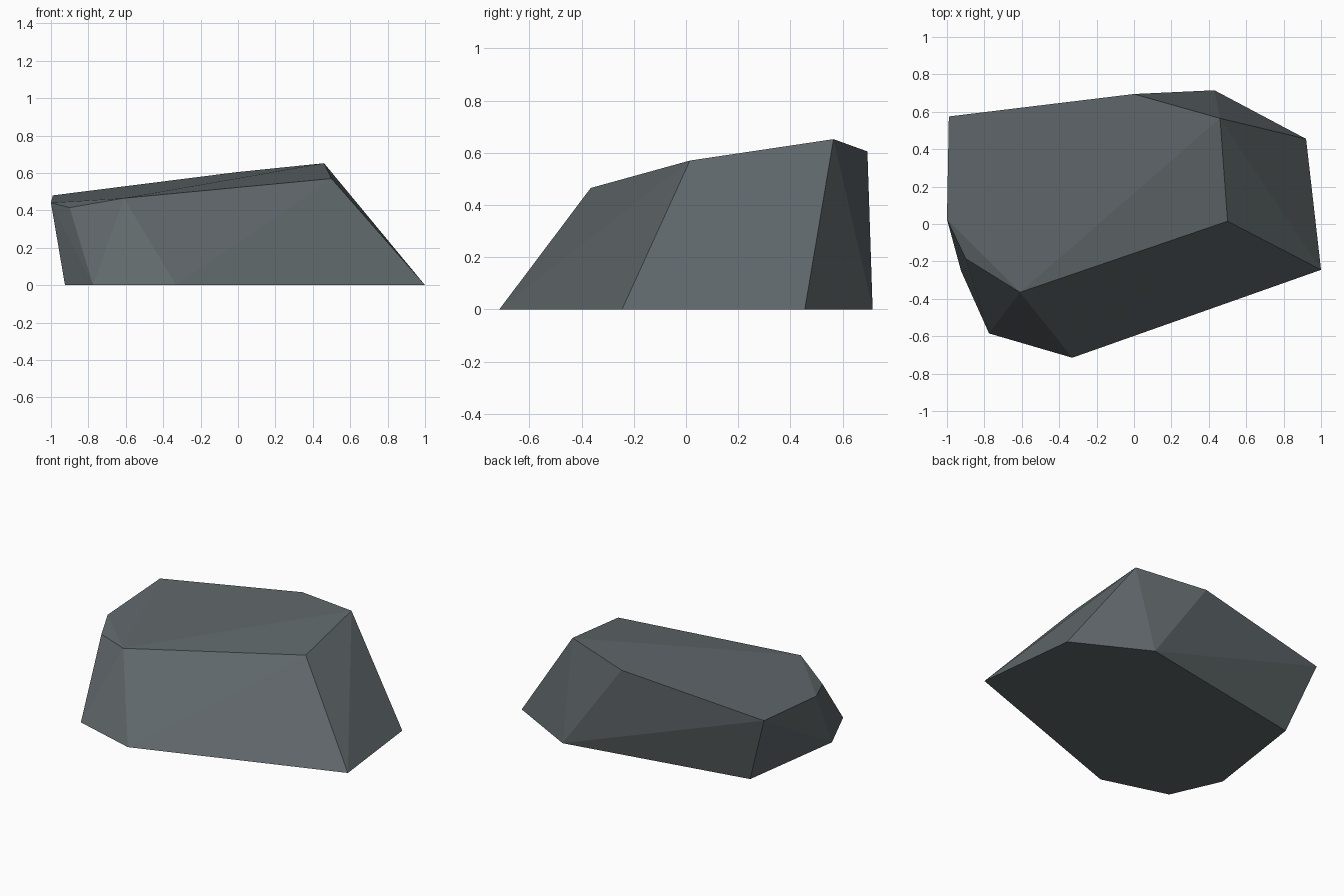
import bpy
import bmesh

# Remove the default cube
default_cube = bpy.data.objects.get("Cube")
if default_cube:
    bpy.data.objects.remove(default_cube, do_unlink=True)


def make_material(name, colour):
    material = bpy.data.materials.new(name)
    material.use_nodes = True
    material.diffuse_color = colour
    shader = material.node_tree.nodes["Principled BSDF"]
    shader.inputs["Base Color"].default_value = colour
    shader.inputs["Roughness"].default_value = 0.9
    return material


def make_hull(name, points, material):
    """Wrap a faceted convex skin around a set of corner points."""
    bm = bmesh.new()
    for point in points:
        bm.verts.new(point)
    hull = bmesh.ops.convex_hull(bm, input=bm.verts)
    leftovers = {g for g in hull["geom_interior"] + hull["geom_unused"]
                 if isinstance(g, bmesh.types.BMVert)}
    bmesh.ops.delete(bm, geom=list(leftovers), context="VERTS")
    # Merge the flat underside into a single face
    bmesh.ops.dissolve_limit(bm, angle_limit=0.002, verts=bm.verts, edges=bm.edges)
    bmesh.ops.recalc_face_normals(bm, faces=bm.faces)
    mesh = bpy.data.meshes.new(name)
    bm.to_mesh(mesh)
    bm.free()
    mesh.materials.append(material)
    rock = bpy.data.objects.new(name, mesh)
    bpy.context.collection.objects.link(rock)
    return rock


# Ground outline of the boulder (x, y)
base_outline = [(1, -0.245), (0.92, 0.455), (0.43, 0.715), (-0.82, 0.48),
                (-0.925, -0.25), (-0.775, -0.585), (-0.33, -0.715)]

# Corners of the sloping crown (x, y, z)
crown = [(0.5, 0.015, 0.57), (0.46, 0.565, 0.652), (0, 0.695, 0.605),
         (-0.99, 0.575, 0.48), (-1, 0.025, 0.44), (-0.9, -0.185, 0.415),
         (-0.61, -0.365, 0.465)]

slate = make_material("slate grey", (0.117, 0.138, 0.147, 1))
make_hull("boulder", [(x, y, 0) for x, y in base_outline] + crown, slate)
